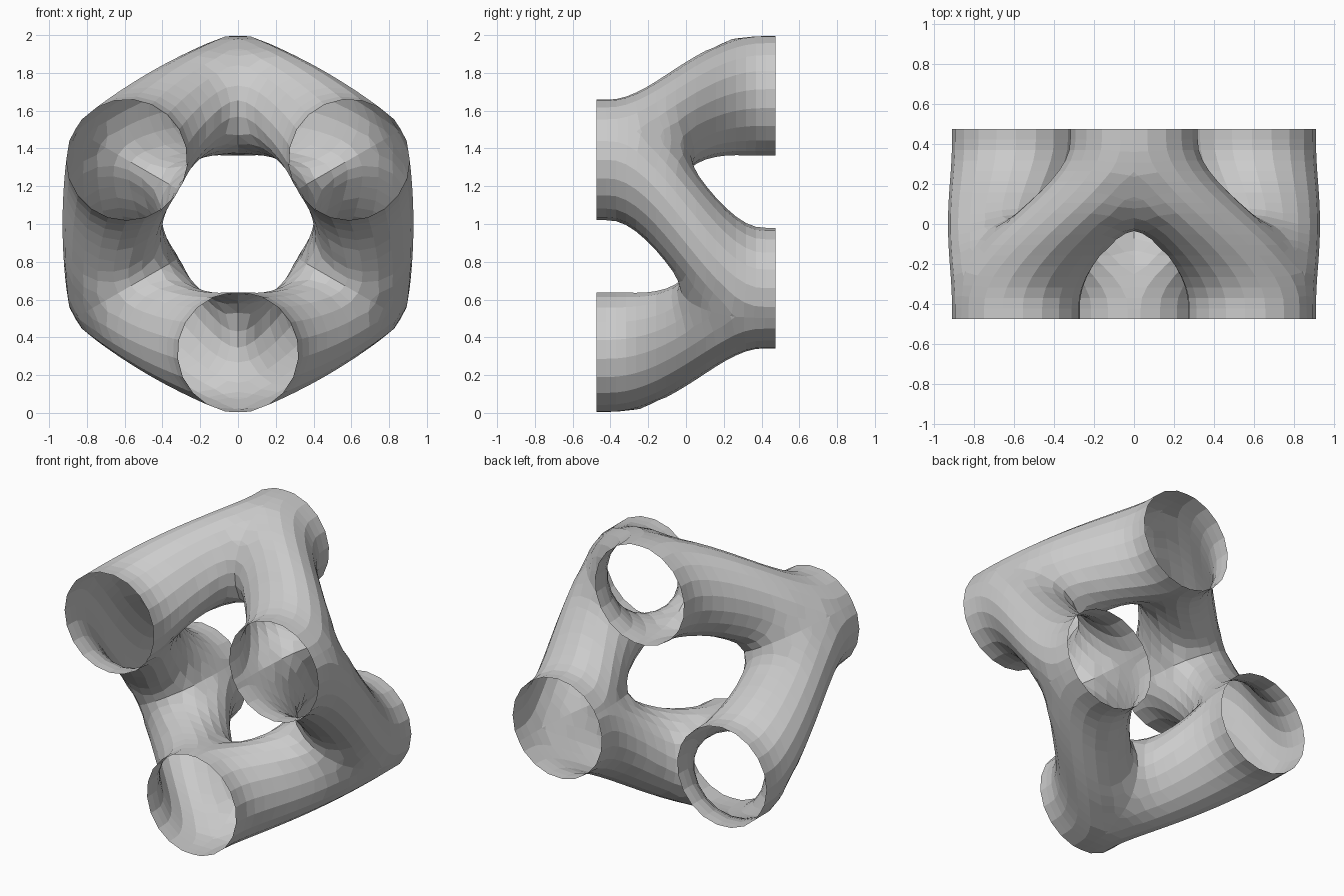
import bpy, bmesh, math
from mathutils import Vector, Matrix

if "Cube" in bpy.data.objects:
    bpy.data.objects.remove(bpy.data.objects["Cube"])

R, D, H = 0.32, 0.68, 0.475      # tube radius, distance of openings from centre, half depth
SIDES, RINGS = 20, 18


def polar(deg):
    return Vector((math.cos(math.radians(deg)), 0, math.sin(math.radians(deg))))


def clamp(v):
    return min(max(v, 0), 1)


def tube_wedge(bm):
    """One tube from the front-right opening to the top back opening, cut to its 60 degree wedge."""
    start, end = polar(30) * D, polar(90) * D
    radial, tangent = polar(60), polar(150)
    rings = []
    for i in range(RINGS + 1):
        y = -H + 2 * H * i / RINGS
        t = clamp((y + 0.41) / 0.82)
        s = t * t * (3 - 2 * t)
        w = 4 * s * (1 - s)
        c = start.lerp(end, s) + radial * 0.075 * w + Vector((0, y, 0))
        a, b = R + 0.01 * w, R - 0.055 * w
        ring = []
        for k in range(SIDES):
            ang = 2 * math.pi * k / SIDES
            ring.append(bm.verts.new(c + radial * b * math.cos(ang) + tangent * a * math.sin(ang)))
        rings.append(ring)
    for r0, r1 in zip(rings, rings[1:]):
        for k in range(SIDES):
            j = (k + 1) % SIDES
            bm.faces.new((r0[k], r0[j], r1[j], r1[k]))
    # trim on the two mirror planes
    for normal in (Vector((-1, 0, 0)), polar(-60)):
        bmesh.ops.bisect_plane(bm, geom=bm.verts[:] + bm.edges[:] + bm.faces[:], dist=1e-5,
                               plane_co=(0, 0, 0), plane_no=normal, clear_outer=True)
    # fill out the saddles beside both seams
    for v in bm.verts:
        d_top, d_side = v.co.x, v.co.dot(polar(120))
        side = 1 if abs(d_top) < abs(d_side) else -1
        d = min(abs(d_top), abs(d_side))
        r = math.hypot(v.co.x, v.co.z)
        v.co.y -= side * 0.05 * clamp(1 - d / 0.16) * clamp((H - side * v.co.y) / 0.42) * clamp((r - 0.38) / 0.2)


# mirror once, then turn by thirds to close the ring
bm = bmesh.new()
tube_wedge(bm)
geo = bmesh.ops.duplicate(bm, geom=bm.verts[:] + bm.edges[:] + bm.faces[:])["geom"]
bmesh.ops.scale(bm, vec=(-1, 1, 1), verts=[g for g in geo if isinstance(g, bmesh.types.BMVert)])
base = bm.verts[:] + bm.edges[:] + bm.faces[:]
for turn in (120, 240):
    geo = bmesh.ops.duplicate(bm, geom=base)["geom"]
    bmesh.ops.rotate(bm, cent=(0, 0, 0), matrix=Matrix.Rotation(math.radians(turn), 3, 'Y'),
                     verts=[g for g in geo if isinstance(g, bmesh.types.BMVert)])
bmesh.ops.remove_doubles(bm, verts=bm.verts[:], dist=0.012)
bmesh.ops.holes_fill(bm, edges=[e for e in bm.edges if e.is_boundary
                                and abs(e.verts[0].co.y) < H - 0.01], sides=12)
bmesh.ops.recalc_face_normals(bm, faces=bm.faces[:])

# fillet the crotches where tubes meet, leaving the open rims alone
planes = [polar(a) for a in (0, 60, 120)]


def near_seam(v, width, depth):
    return (not v.is_boundary and abs(v.co.y) < depth
            and min(abs(v.co.dot(n)) for n in planes) < width)


for width, depth, rounds in ((0.015, H - 0.01, 2), (0.11, 0.24, 4)):
    seam = [v for v in bm.verts if near_seam(v, width, depth)]
    for _ in range(rounds):
        bmesh.ops.smooth_vert(bm, verts=seam, factor=0.5,
                              use_axis_x=True, use_axis_y=True, use_axis_z=True)

bmesh.ops.translate(bm, vec=(0, 0, 1), verts=bm.verts[:])
mesh = bpy.data.meshes.new("tube_ring")
bm.to_mesh(mesh)
bm.free()
obj = bpy.data.objects.new("tube_ring", mesh)
bpy.context.collection.objects.link(obj)
